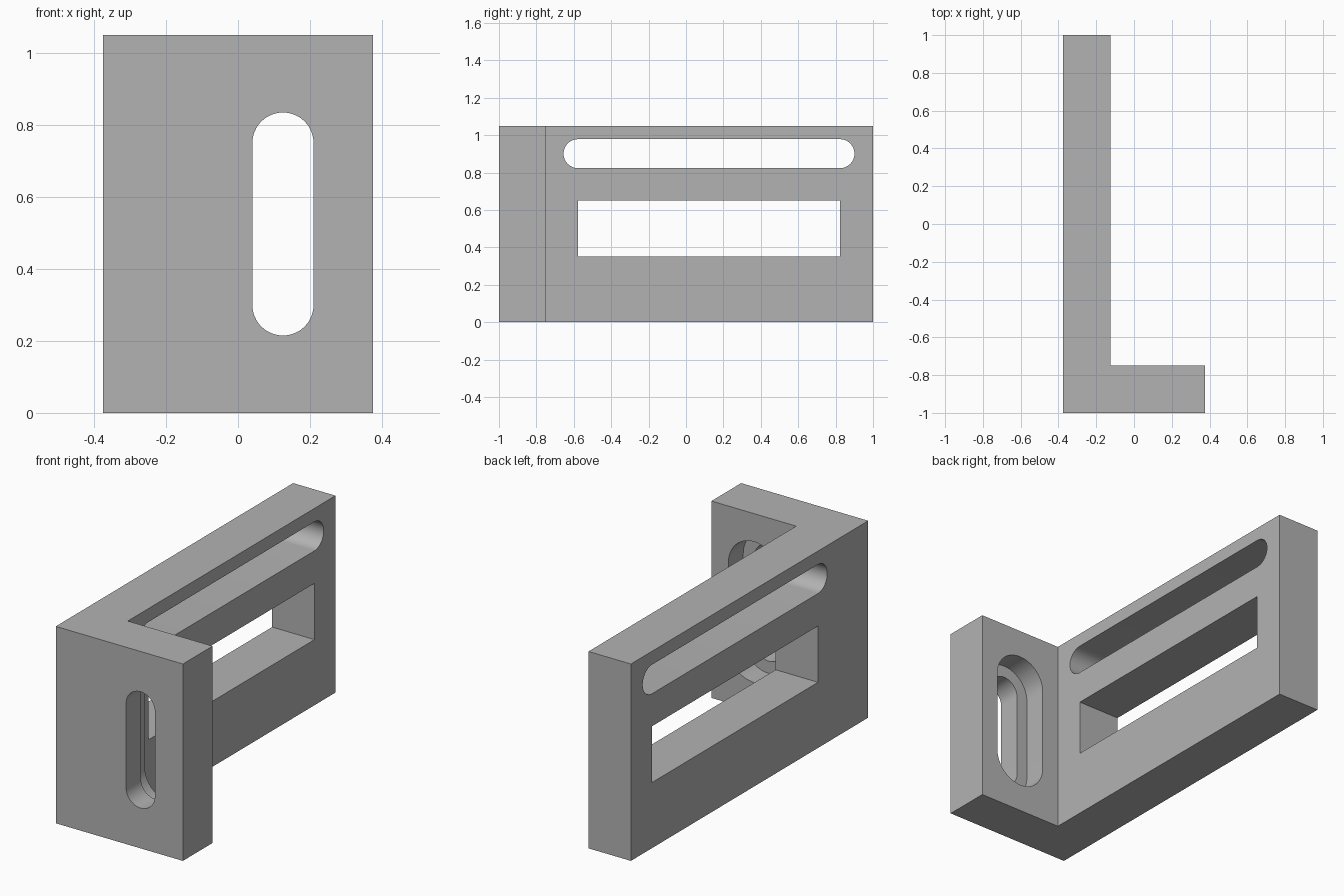
import bpy, bmesh, math
from mathutils import Vector

default_cube = bpy.data.objects.get("Cube")
if default_cube:
    bpy.data.objects.remove(default_cube, do_unlink=True)

grey = bpy.data.materials.new("plain grey")
grey.use_nodes = True
colour = (0.45, 0.45, 0.45, 1)
grey.diffuse_color = colour
grey.node_tree.nodes["Principled BSDF"].inputs["Base Color"].default_value = colour


def prism(name, points, along):
    """Extrude a closed outline of 3D points along a vector."""
    bm = bmesh.new()
    face = bm.faces.new([bm.verts.new(p) for p in points])
    new = bmesh.ops.extrude_face_region(bm, geom=[face])["geom"]
    bmesh.ops.translate(bm, vec=Vector(along),
                        verts=[v for v in new if isinstance(v, bmesh.types.BMVert)])
    bmesh.ops.recalc_face_normals(bm, faces=bm.faces)
    mesh = bpy.data.meshes.new(name)
    bm.to_mesh(mesh)
    bm.free()
    mesh.materials.append(grey)
    obj = bpy.data.objects.new(name, mesh)
    bpy.context.collection.objects.link(obj)
    return obj


def slot_outline(start, end, radius, steps=24):
    """Rounded slot in 2D, running between two arc centres."""
    axis = math.atan2(end[1] - start[1], end[0] - start[0])
    points = []
    for centre, turn in ((end, -math.pi / 2), (start, math.pi / 2)):
        for i in range(steps + 1):
            a = axis + turn + math.pi * i / steps
            points.append((centre[0] + radius * math.cos(a),
                           centre[1] + radius * math.sin(a)))
    return points


# L-shaped body: long plate with a short flange at the front
outline = [(-0.375, -1), (0.375, -1), (0.375, -0.75),
           (-0.125, -0.75), (-0.125, 1), (-0.375, 1)]
bracket = prism("angle_bracket", [(x, y, 0) for x, y in outline], (0, 0, 1.05))

# Flange slot, with a wider recess from the inner face
low, high = (0.125, 0.3), (0.125, 0.75)
flange_slot = prism("flange_slot_cutter",
                    [(x, -1.05, z) for x, z in slot_outline(low, high, 0.085)], (0, 0.3, 0))
flange_recess = prism("flange_recess_cutter",
                      [(x, -0.875, z) for x, z in slot_outline(low, high, 0.15)], (0, 0.2, 0))

# Long plate: rounded slot above a rectangular window
near, far = -0.577, 0.823
plate_slot = prism("plate_slot_cutter",
                   [(-0.45, y, z) for y, z in slot_outline((near, 0.901), (far, 0.901), 0.0775)],
                   (0.4, 0, 0))
plate_window = prism("plate_window_cutter",
                     [(-0.45, y, z) for y, z in ((near, 0.35), (far, 0.35), (far, 0.65), (near, 0.65))],
                     (0.4, 0, 0))

# Cut the openings
bpy.ops.object.select_all(action='DESELECT')
bpy.context.view_layer.objects.active = bracket
bracket.select_set(True)
for cutter in (flange_slot, flange_recess, plate_slot, plate_window):
    cutter.hide_render = True
    cut = bracket.modifiers.new(cutter.name, 'BOOLEAN')
    cut.operation = 'DIFFERENCE'
    cut.solver = 'EXACT'
    cut.object = cutter
    bpy.ops.object.modifier_apply(modifier=cut.name)
    bpy.data.objects.remove(cutter, do_unlink=True)

bpy.ops.object.shade_smooth_by_angle(angle=math.radians(30))
